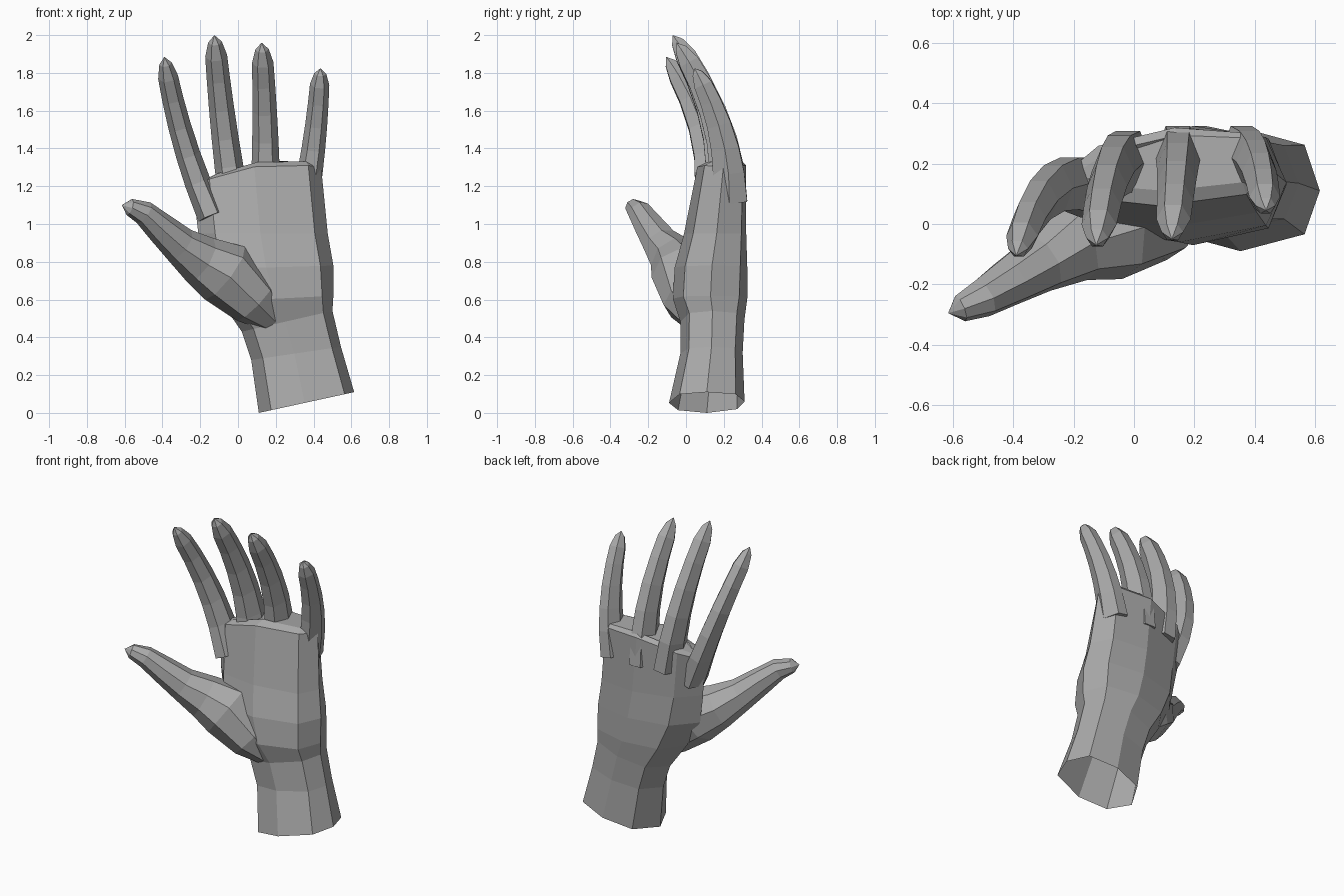
import bpy, bmesh, math
from mathutils import Vector

if "Cube" in bpy.data.objects:
    bpy.data.objects.remove(bpy.data.objects["Cube"])

skin = bpy.data.materials.new("plain grey")
skin.diffuse_color = (0.4, 0.4, 0.4, 1)
skin.use_nodes = True
skin.node_tree.nodes["Principled BSDF"].inputs["Base Color"].default_value = skin.diffuse_color


def loft(name, rings, tip=None):
    """Closed solid through rings of equal length, ending in a cap or a point."""
    bm = bmesh.new()
    loops = [[bm.verts.new(p) for p in r] for r in rings]
    n = len(loops[0])
    for a, b in zip(loops, loops[1:]):
        for i in range(n):
            j = (i + 1) % n
            bm.faces.new((a[i], a[j], b[j], b[i]))
    bm.faces.new(loops[0][::-1])
    if tip is None:
        bm.faces.new(loops[-1])
    else:
        t = bm.verts.new(tip)
        for i in range(n):
            bm.faces.new((loops[-1][i], loops[-1][(i + 1) % n], t))
    bmesh.ops.recalc_face_normals(bm, faces=bm.faces)
    me = bpy.data.meshes.new(name)
    bm.to_mesh(me)
    bm.free()
    me.materials.append(skin)
    ob = bpy.data.objects.new(name, me)
    bpy.context.collection.objects.link(ob)
    return ob


def tube(name, pts, widths, depths, sides):
    """Tapered tube along pts; the last point is the tip."""
    rings = []
    for i, (w, d) in enumerate(zip(widths, depths)):
        t = (pts[i + 1] - pts[max(i - 1, 0)]).normalized()
        side = t.cross(Vector((0, 1, 0))).normalized()
        deep = side.cross(t)
        angles = [2 * math.pi * k / sides for k in range(sides)]
        rings.append([pts[i] + side * w * math.cos(a) + deep * d * 1.12 * math.sin(a)
                      for a in angles])
    return loft(name, rings, pts[-1])


def finger(name, base, mid, tip, width):
    """Curved finger through three points, thinning toward the tip."""
    a, b, c = Vector(base), Vector(mid), Vector(tip)
    steps = [0, .22, .4, .58, .75, .88, .96, 1]
    pts = [a * (1 - s) * (1 - 2 * s) + b * 4 * s * (1 - s) + c * s * (2 * s - 1) for s in steps]
    round_off = [.65 if s > .9 else 1 for s in steps[:-1]]
    widths = [width * (1 - .33 * s) * r for s, r in zip(steps, round_off)]
    depths = [width * (1.35 - .75 * s) * r for s, r in zip(steps, round_off)]
    return tube(name, pts, widths, depths, 6)


# Wrist and palm: z, tilt, left x, right x, front y, back y
section = [(0, .5), (.13, .12), (.48, 0), (.9, .14), (1, .5), (.9, .88), (.55, 1), (.18, .9)]
levels = [
    (0.00, .11, .11, .615, -.09, .31),
    (0.28, .07, .07, .545, -.03, .30),
    (0.43, .11, .02, .50, -.03, .31),
    (0.59, .03, -.09, .505, -.07, .33),
    (0.76, .02, -.18, .505, -.06, .335),
    (0.95, .00, -.21, .475, -.01, .335),
    (1.20, .10, -.24, .44, .06, .335),
    (1.23, .09, -.19, .42, .11, .31),
]
rings = []
for z, tilt, xl, xr, yf, yb in levels:
    drop = .08 * min(1, max(0, (z - .4) / .55))     # back falls off toward the thumb
    arch = .055 if z > 1 else 0                     # knuckle line bows upward
    rings.append([(xl + (xr - xl) * u, yf + (yb - yf) * v - drop * v * (1 - u) ** 2,
                   z + tilt * u + arch * 4 * u * (1 - u)) for u, v in section])
hand = loft("hand", rings)

# Fingers, from inside the palm to the tip
digits = [
    finger("index_finger", (-.14, .12, 1.04), (-.29, .10, 1.45), (-.39, -.105, 1.885), .075),
    finger("middle_finger", (-.02, .20, 1.12), (-.08, .15, 1.55), (-.125, -.07, 2.0), .082),
    finger("ring_finger", (.145, .22, 1.12), (.143, .165, 1.53), (.125, -.05, 1.96), .08),
    finger("little_finger", (.355, .23, 1.12), (.408, .19, 1.47), (.437, .045, 1.825), .072),
]

# Thumb with its fleshy base
thumb_path = [Vector(p) for p in (
    (.20, .06, .48), (.09, .02, .59), (-.07, -.01, .74), (-.20, -.06, .81), (-.31, -.13, .89),
    (-.41, -.19, .98), (-.50, -.245, 1.06), (-.575, -.28, 1.09), (-.615, -.295, 1.10))]
thumb_width = [.07, .14, .175, .135, .10, .082, .065, .045]
digits.append(tube("thumb", thumb_path, thumb_width, [w * .9 for w in thumb_width], 8))

# Join into one skin
bpy.context.view_layer.objects.active = hand
for d in digits:
    mod = hand.modifiers.new("join", 'BOOLEAN')
    mod.operation = 'UNION'
    mod.solver = 'EXACT'
    mod.object = d
    bpy.ops.object.modifier_apply(modifier=mod.name)
    bpy.data.objects.remove(d)

# Open wrist
bm = bmesh.new()
bm.from_mesh(hand.data)
cap = [f for f in bm.faces if f.normal.z < -.8 and f.calc_center_median().z < .15]
bmesh.ops.delete(bm, geom=cap, context='FACES')
bm.to_mesh(hand.data)
bm.free()
